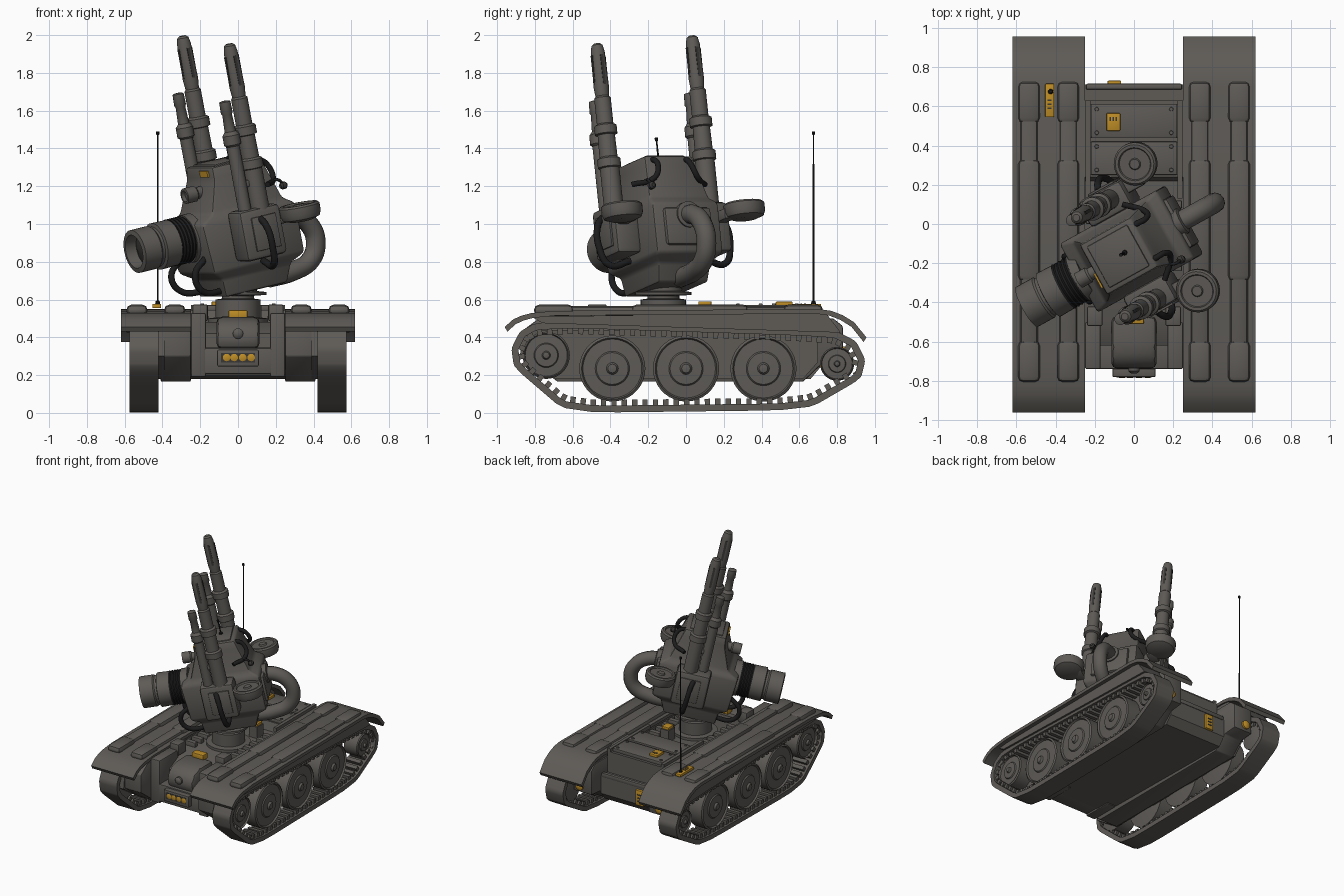
import bpy, bmesh, math
from mathutils import Matrix, Vector

old = bpy.data.objects.get("Cube")
if old:
    bpy.data.objects.remove(old, do_unlink=True)


def material(name, color, rough=0.7):
    m = bpy.data.materials.new(name)
    m.use_nodes = True
    m.diffuse_color = (*color, 1)
    b = m.node_tree.nodes["Principled BSDF"]
    b.inputs["Base Color"].default_value = (*color, 1)
    b.inputs["Roughness"].default_value = rough
    return m


GREY = material("warm grey", (0.112, 0.104, 0.094))
BLACK = material("rubber black", (0.012, 0.012, 0.012))
SHADE = material("dark grey", (0.04, 0.038, 0.036))
ORANGE = material("amber", (0.52, 0.27, 0.02))

WORLD = Matrix.Identity(4)
# The head is turned to its right and pitched down
HEAD = (Matrix.Translation((0, -0.12, 0.9)) @ Matrix.Rotation(math.radians(-61), 4, 'Z')
        @ Matrix.Rotation(math.radians(12), 4, 'X'))
AXIS = {'X': Matrix.Rotation(math.pi / 2, 4, 'Y'), 'Y': Matrix.Rotation(-math.pi / 2, 4, 'X'), 'Z': WORLD}
parts = []


def finish(name, bm, mat, frame=WORLD, bevel=0):
    if bevel:
        bmesh.ops.bevel(bm, geom=bm.edges[:], offset=bevel, segments=2, profile=0.5,
                        affect='EDGES', clamp_overlap=True)
    bmesh.ops.recalc_face_normals(bm, faces=bm.faces[:])
    me = bpy.data.meshes.new(name)
    bm.to_mesh(me)
    bm.free()
    return add(name, me, mat, frame)


def add(name, me, mat, frame):
    me.materials.clear()
    me.materials.append(mat)
    ob = bpy.data.objects.new(name, me)
    bpy.context.collection.objects.link(ob)
    ob.matrix_world = frame
    parts.append(ob)
    return ob


def box(name, center, size, mat=GREY, frame=WORLD, bevel=0):
    bm = bmesh.new()
    bmesh.ops.create_cube(bm, size=1, matrix=Matrix.Translation(center) @ Matrix.Diagonal((*size, 1)))
    return finish(name, bm, mat, frame, bevel)


def lathe(name, center, profile, axis='Z', mat=GREY, frame=WORLD, n=28):
    """Turn (radius, height) points round an axis."""
    bm = bmesh.new()
    m = Matrix.Translation(center) @ AXIS[axis]
    rings = [[bm.verts.new(m @ Vector((r * math.cos(t), r * math.sin(t), h)))
              for t in (2 * math.pi * i / n for i in range(n))] for r, h in profile]
    for a, b in zip(rings, rings[1:]):
        for i in range(n):
            bm.faces.new((a[i], a[i - 1], b[i - 1], b[i]))
    bm.faces.new(rings[0])
    bm.faces.new(rings[-1])
    return finish(name, bm, mat, frame)


def prism(name, outline, x0, x1, mat=GREY, frame=WORLD, bevel=0):
    """Extrude a (y, z) outline along x."""
    bm = bmesh.new()
    f = bm.faces.new([bm.verts.new((x0, y, z)) for y, z in outline])
    g = bmesh.ops.extrude_face_region(bm, geom=[f])
    bmesh.ops.translate(bm, vec=(x1 - x0, 0, 0), verts=[v for v in g["geom"] if isinstance(v, bmesh.types.BMVert)])
    return finish(name, bm, mat, frame, bevel)


def loft(name, sections, mat=GREY, frame=WORLD, bevel=0.0):
    """Stack rectangles given as (height, half width, front y, back y)."""
    bm = bmesh.new()
    rings = [[bm.verts.new(p) for p in ((-w, a, h), (w, a, h), (w, b, h), (-w, b, h))] for h, w, a, b in sections]
    for a, b in zip(rings, rings[1:]):
        for i in range(4):
            bm.faces.new((a[i - 1], a[i], b[i], b[i - 1]))
    bm.faces.new(rings[0])
    bm.faces.new(rings[-1])
    return finish(name, bm, mat, frame, bevel)


def hose(name, points, radius, mat=BLACK, frame=WORLD):
    cu = bpy.data.curves.new(name, 'CURVE')
    cu.dimensions, cu.bevel_depth, cu.bevel_resolution = '3D', radius, 4
    cu.resolution_u, cu.use_fill_caps = 8, True
    sp = cu.splines.new('BEZIER')
    sp.bezier_points.add(len(points) - 1)
    for bp, p in zip(sp.bezier_points, points):
        bp.co = p
        bp.handle_left_type = bp.handle_right_type = 'AUTO'
    tmp = bpy.data.objects.new(name + " path", cu)
    bpy.context.collection.objects.link(tmp)
    me = bpy.data.meshes.new_from_object(tmp.evaluated_get(bpy.context.evaluated_depsgraph_get()))
    bpy.data.objects.remove(tmp)
    return add(name, me, mat, frame)


def rounded(points, rounds=2):
    """Cut the corners of a closed outline."""
    for _ in range(rounds):
        nxt = points[1:] + points[:1]
        points = [p.lerp(q, t) for p, q in zip(points, nxt) for t in (0.12, 0.88)]
    return points


# Tracks: a closed band with teeth on its inner face
LOOP = rounded([Vector(p) for p in ((-0.88, 0.43), (-0.925, 0.34), (-0.91, 0.24), (-0.63, 0), (0.64, 0.015),
                                    (0.925, 0.18), (0.95, 0.28), (0.9, 0.38), (0.78, 0.44), (-0.6, 0.485),
                                    (-0.8, 0.475))])


def track(name, x0, x1):
    bm = bmesh.new()
    n = len(LOOP)
    inner = []
    for i, p in enumerate(LOOP):
        d = (LOOP[(i + 1) % n] - LOOP[i - 1]).normalized()
        inner.append(p + Vector((-d.y, d.x)) * 0.036)
    rings = [[bm.verts.new((x, *p)) for x, p in ((x0, o), (x1, o), (x1, q), (x0, q))] for o, q in zip(LOOP, inner)]
    for i in range(n):
        a, b = rings[i - 1], rings[i]
        for k in range(4):
            bm.faces.new((a[k - 1], a[k], b[k], b[k - 1]))
    left = 0.0
    for i in range(n):
        a, b = inner[i - 1], inner[i]
        d, length = (b - a).normalized(), (b - a).length
        while left < length:
            c = a + d * left + Vector((-d.y, d.x)) * 0.012
            turn = Matrix.Rotation(math.atan2(d.y, d.x), 4, 'X')
            bmesh.ops.create_cube(bm, size=1, matrix=Matrix.Translation(((x0 + x1) / 2, *c)) @ turn
                                  @ Matrix.Diagonal((abs(x1 - x0) * 0.8, 0.028, 0.036, 1)))
            left += 0.055
        left -= length
    finish(name, bm, GREY)


def wheel(name, s, y, z, r):
    lathe(name, (s * 0.485, y, z), [(r * k, s * h) for k, h in (
        (0.5, -0.06), (1, -0.05), (1, 0.06), (0.93, 0.068), (0.89, 0.055), (0.52, 0.058), (0.48, 0.066),
        (0.18, 0.068), (0.13, 0.082), (0.03, 0.085))], 'X', n=36)


for s, side in ((1, "left"), (-1, "right")):
    track(side + "_track", s * 0.42, s * 0.575)
    for i, (y, z, r) in enumerate(((-0.74, 0.305, 0.125), (-0.39, 0.235, 0.175), (0, 0.235, 0.175),
                                   (0.41, 0.235, 0.175), (0.8, 0.26, 0.09))):
        wheel(f"{side}_wheel_{i + 1}", s, y, z, r)
    # Fender with drooping ends, skirt and inner side box
    top = [(-0.96, 0.455), (-0.915, 0.495), (-0.87, 0.515), (-0.82, 0.528), (-0.7, 0.54), (0.7, 0.55), (0.77, 0.54),
           (0.83, 0.517), (0.89, 0.48), (0.955, 0.4)]
    prism(side + "_fender", top + [(y * 0.985, z - 0.025) for y, z in reversed(top)], s * 0.25, s * 0.62)
    prism(side + "_skirt", [(-0.82, 0.51), (-0.76, 0.475), (0.82, 0.425), (0.74, 0.53)], s * 0.26, s * 0.59)
    prism(side + "_side_box", [(-0.86, 0.3), (-0.68, 0.165), (0.62, 0.165), (0.72, 0.26), (0.83, 0.27), (0.83, 0.46),
                               (0.78, 0.5), (-0.78, 0.5), (-0.86, 0.44)], s * 0.25, s * 0.41, bevel=0.008)
    prism(side + "_track_plate", [(-0.88, 0.3), (-0.7, 0.18), (0.62, 0.18), (0.7, 0.27), (0.7, 0.44),
                                  (-0.86, 0.44)], s * 0.39, s * 0.43)
    for x in (0.335, 0.535):
        box(f"{side}_fender_tube", (s * x, -0.04, 0.54), (0.09, 1.5, 0.05), bevel=0.022)
        for y, length in ((0.62, 0.21), (0.02, 0.62), (-0.7, 0.21)):
            box(f"{side}_tube_sleeve", (s * x, y, 0.543), (0.112, length, 0.06), bevel=0.027)
    lathe(side + "_rear_lamp", (s * 0.35, 0.82, 0.32), [(0.032, 0), (0.032, 0.025), (0.015, 0.035)], 'Y', ORANGE)
    box(side + "_front_lug", (s * 0.21, -0.62, 0.36), (0.08, 0.24, 0.34), bevel=0.01)
    box(side + "_front_bracket", (s * 0.2, -0.47, 0.53), (0.08, 0.1, 0.09), bevel=0.01)
    box(side + "_deck_rail", (s * 0.235, 0.38, 0.555), (0.025, 0.5, 0.03))
    for i in range(6):
        box(side + "_deck_vent", (s * 0.2, -0.3 + i * 0.08, 0.49), (0.09, 0.04, 0.05), bevel=0.006)

# Hull with a low front deck and a notched tail
prism("hull", [(-0.62, 0.2), (0.66, 0.18), (0.71, 0.24), (0.71, 0.38), (0.63, 0.38), (0.63, 0.545), (0.24, 0.545),
               (0.22, 0.48), (-0.5, 0.48), (-0.62, 0.42)], -0.25, 0.25)
box("rear_beam", (0, 0.7, 0.39), (0.49, 0.03, 0.035), bevel=0.008)
for y, length in ((0.525, 0.17), (0.335, 0.17)):
    box("deck_panel", (0, y, 0.556), (0.44, length, 0.03), bevel=0.006)
    for x in (-0.19, 0.19):
        for dy in (-0.06, 0.06):
            lathe("panel_bolt", (x, y + dy, 0.57), [(0.011, 0), (0.009, 0.008)], n=10)
box("deck_box", (-0.105, 0.52, 0.578), (0.07, 0.09, 0.022), ORANGE, bevel=0.005)
for i in range(3):
    box("deck_box_mark", (-0.12 + i * 0.015, 0.535, 0.59), (0.008, 0.02, 0.002), SHADE)
box("marker_base", (0.09, 0.1, 0.52), (0.07, 0.08, 0.1))
box("deck_marker", (0.09, 0.1, 0.58), (0.06, 0.07, 0.022), ORANGE, bevel=0.005)
box("rear_label", (-0.1, 0.715, 0.3), (0.07, 0.03, 0.12), ORANGE, bevel=0.005)
for i in range(3):
    box("rear_label_mark", (-0.1, 0.73, 0.275 + i * 0.025), (0.035, 0.004, 0.01), SHADE)
# Nose and front lamps
prism("nose", [(-0.73, 0.34), (-0.74, 0.42), (-0.7, 0.48), (-0.63, 0.505), (-0.47, 0.51), (-0.47, 0.34)],
      -0.115, 0.115, bevel=0.03)
box("nose_base", (0, -0.66, 0.275), (0.36, 0.16, 0.14), bevel=0.01)
box("lamp_panel", (0, -0.755, 0.29), (0.22, 0.05, 0.09), bevel=0.008)
box("lamp_recess", (0, -0.779, 0.293), (0.18, 0.006, 0.05), SHADE)
for x in (-0.06, -0.02, 0.025, 0.07):
    lathe("front_lamp", (x, -0.775, 0.293), [(0.02, 0), (0.02, -0.007), (0.01, -0.01)], 'Y', ORANGE, n=16)
lathe("nose_eye", (0, -0.735, 0.42), [(0.028, 0), (0.028, -0.015), (0.016, -0.026), (0.004, -0.028)], 'Y', n=20)
box("nose_marker", (0, -0.48, 0.522), (0.1, 0.06, 0.044), ORANGE, bevel=0.006)
# Long aerial
box("aerial_base", (-0.43, 0.63, 0.566), (0.045, 0.17, 0.022), ORANGE, bevel=0.004)
for i in range(3):
    box("aerial_base_mark", (-0.43, 0.59 + i * 0.02, 0.578), (0.02, 0.009, 0.002), SHADE)
lathe("aerial", (-0.425, 0.675, 0.57), [(0.014, 0), (0.012, 0.02), (0.005, 0.025), (0.004, 0.9), (0.009, 0.905),
                                        (0.009, 0.92)], mat=BLACK, n=10)
# Turret ring and neck
lathe("turret_ring", (0, -0.12, 0.46), [(0.16, 0), (0.16, 0.04), (0.12, 0.045), (0.12, 0.14), (0.085, 0.145),
                                        (0.085, 0.16), (0.15, 0.165), (0.15, 0.18), (0.1, 0.185), (0.1, 0.23)])

# Head body
loft("head_body", [(-0.25, 0.15, -0.21, 0.17), (-0.15, 0.16, -0.22, 0.21), (-0.11, 0.2, -0.28, 0.28),
                   (0.16, 0.2, -0.3, 0.28), (0.2, 0.18, -0.22, 0.22), (0.37, 0.155, -0.155, 0.17),
                   (0.44, 0.145, -0.15, 0.15)], frame=HEAD, bevel=0.015)
box("head_hatch", (0, 0, 0.438), (0.24, 0.24, 0.02), frame=HEAD, bevel=0.008)
box("head_label", (0.06, -0.156, 0.405), (0.085, 0.012, 0.034), ORANGE, HEAD)
lathe("head_aerial", (0, 0.04, 0.43), [(0.016, 0), (0.012, 0.03), (0.005, 0.035), (0.004, 0.11), (0.009, 0.115),
                                       (0.009, 0.13)], mat=BLACK, frame=HEAD, n=10)
box("back_panel", (0, 0.28, 0.03), (0.28, 0.04, 0.2), frame=HEAD, bevel=0.015)
# Big lens with a hollow front, and a small scope above
lathe("lens_barrel", (0, 0, 0.085), [(0.13, -0.26), (0.13, -0.31), (0.1, -0.31), (0.1, -0.4), (0.124, -0.4),
      (0.126, -0.49), (0.108, -0.495), (0.108, -0.51), (0.116, -0.52), (0.116, -0.62), (0.09, -0.625), (0.085, -0.56)],
      'Y', frame=HEAD, n=36)
lathe("lens_grip", (0, 0, 0.085), [(0.122 + 0.005 * (i % 2), -0.31 - 0.01 * i) for i in range(10)], 'Y', BLACK, HEAD)
lathe("lens_glass", (0, 0, 0.085), [(0.084, -0.562), (0.05, -0.575), (0.01, -0.58)], 'Y', SHADE, HEAD)
lathe("scope", (0.01, 0, 0.31), [(0.032, -0.08), (0.032, -0.2), (0.042, -0.21), (0.042, -0.27), (0.03, -0.272),
                                 (0.03, -0.25)], 'Y', frame=HEAD, n=20)
# Bent pipe at the back
hose("back_pipe", [(0, 0.25, 0.09), (0, 0.36, 0.075), (0, 0.445, 0), (0, 0.46, -0.1), (0, 0.41, -0.18),
                   (0, 0.3, -0.215), (0, 0.14, -0.22)], 0.052, GREY, HEAD)
lathe("pipe_collar", (0, 0.26, 0.09), [(0.07, 0), (0.07, 0.05), (0.055, 0.055)], 'Y', frame=HEAD)

# Paired guns, drums and hoses; the right set sits slightly back
for s, side in ((1, "left"), (-1, "right")):
    lift = 0 if s > 0 else 0.035
    frame = HEAD @ Matrix.Translation((0, -0.008 if s > 0 else 0.028, 0))
    u = s * 0.28 + 0.005
    box(side + "_gun_cradle", (s * 0.265, -0.01, 0.06), (0.15, 0.25, 0.27), frame=frame, bevel=0.025)
    box(side + "_cradle_plate", (s * 0.345, 0, 0.06), (0.012, 0.15, 0.18), frame=frame, bevel=0.004)
    lathe(side + "_gun", (u, 0.02, lift), [
        (0.052, 0.1), (0.052, 0.4), (0.062, 0.405), (0.062, 0.45), (0.048, 0.46), (0.046, 0.58), (0.06, 0.585),
        (0.06, 0.63), (0.044, 0.64), (0.044, 0.78), (0.036, 0.79), (0.041, 0.84), (0.037, 1.03), (0.03, 1.065),
        (0.018, 1.075)], frame=frame)
    for dx, dy in ((0, 1), (0, -1), (1, 0), (-1, 0)):
        box(side + "_muzzle_slot", (u + dx * 0.037, 0.02 + dy * 0.037, 0.93 + lift),
            (0.016 if dy else 0.008, 0.016 if dx else 0.008, 0.16), SHADE, frame)
    lathe(side + "_small_barrel", (u, -0.07, lift), [
        (0.035, 0.18), (0.035, 0.54), (0.046, 0.55), (0.046, 0.6), (0.03, 0.62), (0.026, 0.71), (0.032, 0.72),
        (0.03, 0.78), (0.014, 0.785)], frame=frame, n=20)
    for h in (0.33, 0.6):
        box(side + "_barrel_clamp", (u, -0.03, h + lift), (0.045, 0.11, 0.035), frame=frame, bevel=0.006)
    lathe(side + "_drum", (s * 0.36 - 0.01, 0.22, 0.125), [(0.06, -0.05), (0.1, -0.035), (0.11, -0.01), (0.11, 0.03),
          (0.1, 0.04), (0.085, 0.04), (0.08, 0.03), (0.03, 0.03), (0.025, 0.04)], frame=frame)
    box(side + "_drum_arm", (s * 0.29, 0.14, 0.11), (0.07, 0.14, 0.06), frame=frame, bevel=0.012)
    hose(side + "_gun_hose", [(s * 0.34, -0.02, 0.14), (s * 0.375, -0.01, 0.1), (s * 0.385, 0, -0.03),
                              (s * 0.34, 0.01, -0.12), (s * 0.22, 0.02, -0.1)], 0.018, frame=frame)
    hose(side + "_top_hose", [(s * 0.1, 0.1, 0.4), (s * 0.1, 0.16, 0.415), (s * 0.1, 0.205, 0.38),
                              (s * 0.13, 0.21, 0.31), (s * 0.22, 0.12, 0.29)], 0.015, frame=HEAD)
    hose(side + "_belly_hose", [(s * 0.12, -0.27, -0.02), (s * 0.13, -0.36, -0.1), (s * 0.12, -0.33, -0.19),
                                (s * 0.09, -0.18, -0.22)], 0.017, frame=HEAD)
hose("sensor_stalk", [(0.13, 0.16, 0.27), (0.17, 0.2, 0.3), (0.17, 0.25, 0.26)], 0.008, frame=HEAD)
lathe("sensor", (0.17, 0.22, 0.26), [(0.012, 0), (0.02, 0.01), (0.02, 0.03), (0.01, 0.04)], 'Y', SHADE, HEAD, 14)

# Smooth rounded surfaces, keep hard edges
bpy.ops.object.select_all(action='DESELECT')
for ob in parts:
    ob.select_set(True)
bpy.context.view_layer.objects.active = parts[0]
bpy.ops.object.shade_smooth_by_angle(angle=math.radians(35))
